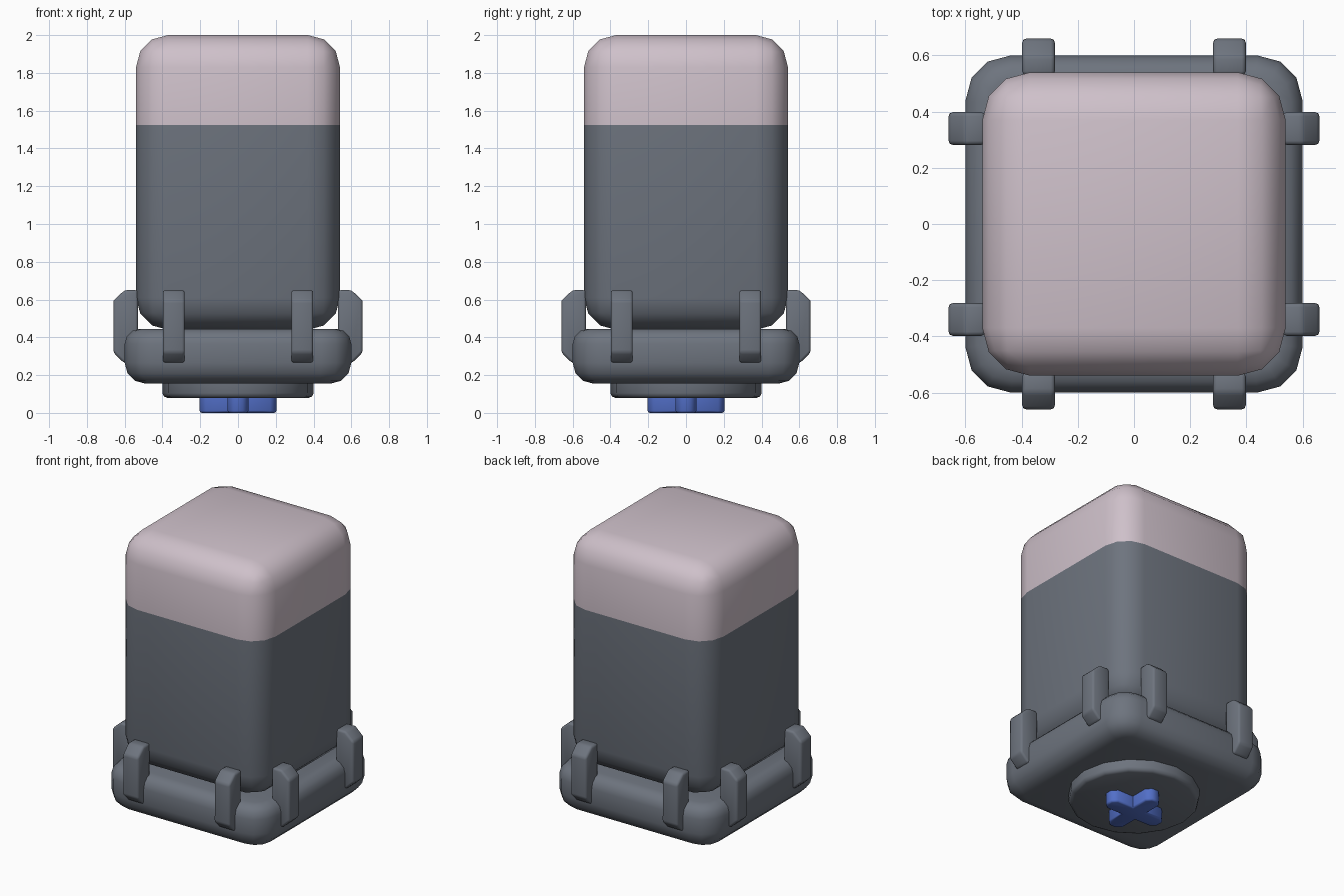
import bpy, bmesh, math
from mathutils import Matrix

if "Cube" in bpy.data.objects:
    bpy.data.objects.remove(bpy.data.objects["Cube"])


def material(name, rgb):
    m = bpy.data.materials.new(name)
    m.diffuse_color = (*rgb, 1)
    m.use_nodes = True
    m.node_tree.nodes["Principled BSDF"].inputs["Base Color"].default_value = m.diffuse_color
    return m


PINK = material("pale pink", (0.62, 0.53, 0.59))
GREY = material("slate grey", (0.155, 0.175, 0.21))
BLUE = material("blue", (0.085, 0.16, 0.58))


def bevel(bm, edges, width, segments):
    bmesh.ops.bevel(bm, geom=edges, offset=width, segments=segments,
                    profile=0.5, affect='EDGES', clamp_overlap=True)


def box(size, z0, z1):
    bm = bmesh.new()
    bmesh.ops.create_cube(bm, size=1)
    for v in bm.verts:
        v.co = (v.co.x * size[0], v.co.y * size[1], z1 if v.co.z > 0 else z0)
    return bm


def flat_edges(bm, z):
    return [e for e in bm.edges if all(abs(v.co.z - z) < 1e-4 for v in e.verts)]


def finish(bm, name, mats, angle=180):
    bmesh.ops.recalc_face_normals(bm, faces=bm.faces[:])
    me = bpy.data.meshes.new(name)
    bm.to_mesh(me)
    bm.free()
    for m in mats:
        me.materials.append(m)
    ob = bpy.data.objects.new(name, me)
    bpy.context.collection.objects.link(ob)
    bpy.ops.object.select_all(action='DESELECT')
    ob.select_set(True)
    bpy.context.view_layer.objects.active = ob
    bpy.ops.object.shade_smooth_by_angle(angle=math.radians(angle))
    return ob


# Rounded body, with a pale cap above the split line
SPLIT = 1.525
bm = box((1.08, 1.08), 0.44, 2.0)
bevel(bm, bm.edges[:], 0.17, 3)
bmesh.ops.bisect_plane(bm, geom=bm.verts[:] + bm.edges[:] + bm.faces[:],
                       plane_co=(0, 0, SPLIT), plane_no=(0, 0, 1))
for f in bm.faces:
    f.material_index = 1 if f.calc_center_median().z > SPLIT else 0
finish(bm, "body", [GREY, PINK])

# Wide rounded base tray
bm = box((1.2, 1.2), 0.155, 0.445)
bevel(bm, [e for e in bm.edges if abs(e.verts[0].co.z - e.verts[1].co.z) > 0.1], 0.16, 3)
bevel(bm, flat_edges(bm, 0.445), 0.08, 3)
bevel(bm, flat_edges(bm, 0.155), 0.11, 3)
finish(bm, "base", [GREY])

# Clips: two on every side, with chamfered outer corners
CLIP = [(0.53, 0.265), (0.605, 0.265), (0.66, 0.32),
        (0.66, 0.595), (0.60, 0.65), (0.53, 0.65)]
for side in range(4):
    for n, x in enumerate((-0.34, 0.34)):
        bm = bmesh.new()
        face = bm.faces.new([bm.verts.new((x - 0.058, -d, z)) for d, z in CLIP])
        ext = bmesh.ops.extrude_face_region(bm, geom=[face])
        for v in ext["geom"]:
            if isinstance(v, bmesh.types.BMVert):
                v.co.x += 0.116
        bmesh.ops.recalc_face_normals(bm, faces=bm.faces[:])
        bevel(bm, bm.edges[:], 0.014, 2)
        bm.transform(Matrix.Rotation(side * math.pi / 2, 4, 'Z'))
        finish(bm, f"clip_{side + 1}_{n + 1}", [GREY], 60)

# Round plate under the base
bm = bmesh.new()
bmesh.ops.create_cone(bm, cap_ends=True, segments=16, radius1=0.4, radius2=0.4, depth=0.1,
                      matrix=Matrix.Translation((0, 0, 0.13)))
bevel(bm, flat_edges(bm, 0.08), 0.025, 2)
finish(bm, "bottom_plate", [GREY], 50)

# Blue cross-shaped key: one plus outline with chamfered arm ends
bm = bmesh.new()
ARM = [(0.055, -0.055), (0.17, -0.055), (0.203, -0.025), (0.203, 0.025), (0.17, 0.055)]
pts = []
for k in range(4):
    c, s = round(math.cos(k * math.pi / 2)), round(math.sin(k * math.pi / 2))
    pts += [(c * x - s * y, s * x + c * y) for x, y in ARM]
face = bm.faces.new([bm.verts.new((x, y, 0)) for x, y in pts])
ext = bmesh.ops.extrude_face_region(bm, geom=[face])
for v in ext["geom"]:
    if isinstance(v, bmesh.types.BMVert):
        v.co.z = 0.09
bmesh.ops.recalc_face_normals(bm, faces=bm.faces[:])
bevel(bm, flat_edges(bm, 0), 0.012, 2)
finish(bm, "cross_key", [BLUE], 50)
